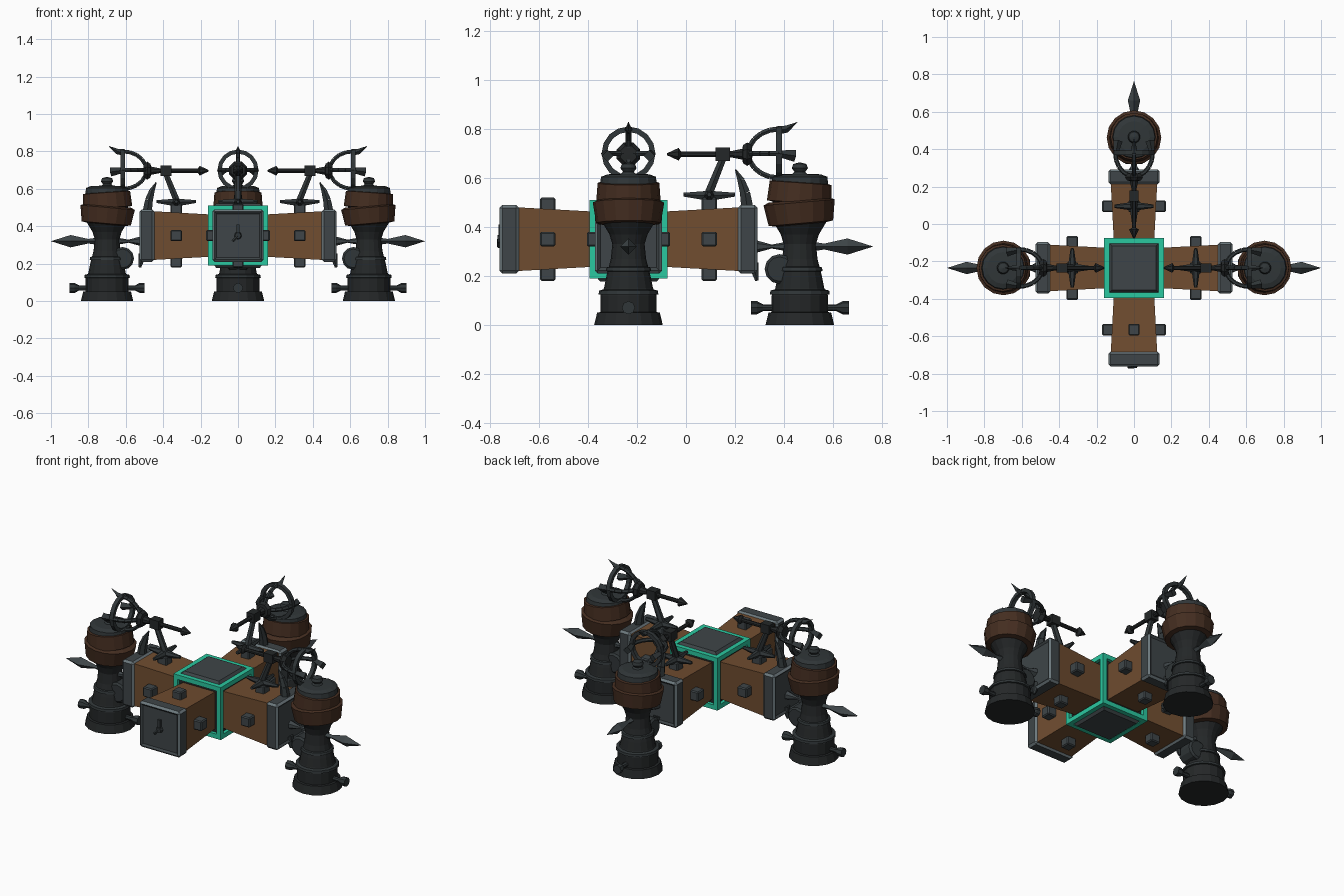
import bpy, bmesh, math
from mathutils import Matrix, Vector

if "Cube" in bpy.data.objects:
    bpy.data.objects.remove(bpy.data.objects["Cube"])

CY, CZ = -0.235, 0.35            # hub centre


def material(name, r, g, b):
    def lin(c):
        c /= 255
        return c / 12.92 if c <= 0.04045 else ((c + 0.055) / 1.055) ** 2.4
    m = bpy.data.materials.new(name)
    m.diffuse_color = (lin(r), lin(g), lin(b), 1)
    m.use_nodes = True
    m.node_tree.nodes["Principled BSDF"].inputs["Base Color"].default_value = m.diffuse_color
    return m


WOOD = material("brown wood", 112, 77, 48)
BAND = material("dark brown leather", 68, 45, 32)
SLATE = material("slate metal", 62, 69, 72)
EDGE = material("worn grey edge", 108, 120, 125)
BLACK = material("black iron", 36, 39, 40)
IRON = material("dark iron", 48, 54, 56)
TEAL = material("teal trim", 42, 200, 160)

ALONG = Matrix.Rotation(math.radians(90), 4, 'Y')      # z axis -> +x
ACROSS = Matrix.Rotation(math.radians(90), 4, 'X')     # z axis -> -y


def box(bm, c, s, end=None, bevel=0):
    """Box of centre c, size s; end scales the +x end; bevelled faces get slot 1."""
    vs = bmesh.ops.create_cube(bm, size=1)['verts']
    for v in vs:
        k = end if end and v.co.x > 0 else 1
        v.co = Vector((c[0] + v.co.x * s[0], c[1] + v.co.y * s[1] * k, c[2] + v.co.z * s[2] * k))
    if bevel:
        es = list({e for v in vs for e in v.link_edges})
        res = bmesh.ops.bevel(bm, geom=es, offset=bevel, segments=1, affect='EDGES')
        for f in res['faces']:
            f.material_index = 1


def lathe(bm, prof, n=16, at=(0, 0, 0), rot=Matrix(), spin=0.0):
    """Turn (radius, height) points about z, then rotate and move."""
    m = Matrix.Translation(at) @ rot
    rings = [[bm.verts.new(m @ Vector((max(r, 1e-5) * math.cos(spin + 2 * math.pi * i / n),
                                       max(r, 1e-5) * math.sin(spin + 2 * math.pi * i / n), h)))
              for i in range(n)] for r, h in prof]
    for a, b in zip(rings, rings[1:]):
        for i in range(n):
            bm.faces.new((a[i], a[(i + 1) % n], b[(i + 1) % n], b[i]))
    if prof[0] != prof[-1]:
        bm.faces.new(rings[0][::-1])
        bm.faces.new(rings[-1])


def rod(bm, p, q, r0, r1, n=6):
    p, q = Vector(p), Vector(q)
    rot = (q - p).to_track_quat('Z', 'Y').to_matrix().to_4x4()
    lathe(bm, [(r0, 0), (r1, (q - p).length)], n, p, rot)


def part(name, build, mats, angles=(0,)):
    """Build one mesh in arm space (x = outward from hub) and place a copy per angle."""
    bm = bmesh.new()
    build(bm)
    bmesh.ops.remove_doubles(bm, verts=bm.verts, dist=0.0003)
    bmesh.ops.recalc_face_normals(bm, faces=bm.faces)
    me = bpy.data.meshes.new(name)
    bm.to_mesh(me)
    bm.free()
    for m in mats:
        me.materials.append(m)
    for a in angles:
        ob = bpy.data.objects.new(name, me)
        ob.location = (0, CY, 0)
        ob.rotation_euler.z = math.radians(a)
        bpy.context.collection.objects.link(ob)


ALL, LAMPS = (0, 90, 180, 270), (0, 90, 180)


# --- hub ---
def hub_frame(bm):
    for a in (-1, 1):
        for b in (-1, 1):
            p, q = a * 0.146, b * 0.146
            box(bm, (0, p, CZ + q), (0.32, 0.028, 0.028))
            box(bm, (p, 0, CZ + q), (0.028, 0.32, 0.028))
            box(bm, (p, q, CZ), (0.028, 0.028, 0.32))


def hub_plates(bm):
    for s in (-1, 1):
        lathe(bm, [(0.185, 0), (0.185, 0.155), (0.165, 0.172)], 4, (0, 0, CZ),
              Matrix.Rotation(0 if s > 0 else math.pi, 4, 'X'), math.pi / 4)


part("hub_core", lambda bm: box(bm, (0, 0, CZ), (0.28, 0.28, 0.28)), [BLACK])
part("hub_frame", hub_frame, [TEAL])
part("hub_plates", hub_plates, [SLATE])


# --- four beams with studs and end caps ---
def studs(bm):
    for k in range(4):
        a = k * math.pi / 2
        box(bm, (0.33, math.cos(a) * 0.14, CZ + math.sin(a) * 0.14), (0.062, 0.06, 0.06), bevel=0.006)
    for f in bm.faces:
        f.material_index = 0


def cap(bm):
    box(bm, (0.487, 0, CZ), (0.08, 0.275, 0.28), bevel=0.012)
    outer = max((f for f in bm.faces), key=lambda f: f.calc_center_median().x)
    bmesh.ops.inset_region(bm, faces=[outer], thickness=0.016, depth=-0.01)


part("beam", lambda bm: box(bm, (0.30, 0, CZ), (0.32, 0.215, 0.225), end=1.16), [WOOD], ALL)
part("beam_studs", studs, [SLATE], ALL)
part("beam_cap", cap, [SLATE, EDGE], ALL)


# small latch on the front cap
def latch(bm):
    rod(bm, (0.51, 0, CZ), (0.535, 0, CZ), 0.022, 0.016, 8)
    rod(bm, (0.528, 0, CZ), (0.528, -0.03, CZ - 0.03), 0.009, 0.009)
    box(bm, (0.523, 0, CZ + 0.035), (0.015, 0.018, 0.05))


part("front_latch", latch, [IRON], (270,))


# --- curved horn above and hook below each lamp cap ---
def horn(bm):
    path = [(0.485, 0.48, 0.028), (0.476, 0.54, 0.024), (0.46, 0.59, 0.017), (0.437, 0.635, 0.003)]
    for (x0, z0, r0), (x1, z1, r1) in zip(path, path[1:]):
        rod(bm, (x0, 0, z0), (x1, 0, z1), r0, r1)
    rod(bm, (0.51, 0, 0.25), (0.525, 0, 0.18), 0.025, 0.008)


part("cap_horn", horn, [IRON], LAMPS)


# --- lamp posts ---
def post(bm):
    lathe(bm, [(0.14, 0), (0.128, 0.05), (0.115, 0.052), (0.115, 0.12), (0.1, 0.15), (0.09, 0.2),
               (0.072, 0.27), (0.066, 0.33), (0.078, 0.37), (0.108, 0.42), (0.115, 0.57),
               (0.1, 0.60), (0.0, 0.605)], 16, (0.70, 0, 0))


def post_rings(bm):
    at = (0.70, 0, 0)
    lathe(bm, [(0.09, 0.118), (0.122, 0.125), (0.12, 0.14), (0.09, 0.148)], 16, at)
    lathe(bm, [(0.07, 0.215), (0.093, 0.22), (0.09, 0.235), (0.07, 0.24)], 16, at)
    lathe(bm, [(0.1, 0.57), (0.116, 0.575), (0.112, 0.605), (0.085, 0.615), (0.03, 0.617),
               (0.022, 0.625), (0.033, 0.64), (0.027, 0.657), (0, 0.664)], 16, at)
    # flared base pegs
    for s in (-1, 1):
        lathe(bm, [(0.014, 0.1), (0.014, 0.15), (0.027, 0.175), (0.027, 0.2)], 8, (0.70, 0, 0.07),
              Matrix.Rotation(s * math.pi / 2, 4, 'Y'))


def bands(bm):
    lathe(bm, [(0.1, -0.055), (0.132, -0.05), (0.146, 0.035), (0.125, 0.045), (0.1, 0.045)], 16,
          (0.70, 0, 0.465), Matrix.Rotation(math.radians(-5), 4, 'Y'))
    lathe(bm, [(0.1, -0.045), (0.132, -0.04), (0.126, 0.04), (0.1, 0.045)], 16,
          (0.70, 0, 0.54), Matrix.Rotation(math.radians(4), 4, 'Y'))


def spear(bm):
    lathe(bm, [(0.02, 0.75), (0.012, 0.80), (0.033, 0.895), (0, 1.0)], 4, (0, 0, 0.32), ALONG)
    lathe(bm, [(0.026, 0.52), (0.008, 0.585), (0.02, 0.65)], 6, (0, 0, 0.32), ALONG)


part("lamp_post", post, [BLACK], LAMPS)
part("lamp_post_rings", post_rings, [IRON], LAMPS)
part("lamp_bands", bands, [BAND], LAMPS)
part("lamp_spear", spear, [SLATE], LAMPS)
part("lamp_side_drum", lambda bm: lathe(bm, [(0.05, -0.055), (0.061, -0.045), (0.061, 0.045), (0.05, 0.055)],
                                        12, (0.617, 0, 0.228), ACROSS), [IRON], LAMPS)


# --- cross foot, strut, arrow rod and open cage over each lamp arm ---
def foot(bm):
    for d in ((1, 0), (-1, 0), (0, 1), (0, -1)):
        rod(bm, (0.33, 0, 0.527), (0.33 + d[0] * 0.105, d[1] * 0.105, 0.532), 0.024, 0.009)
    rod(bm, (0.325, 0, 0.53), (0.39, 0, 0.69), 0.02, 0.016)


def arrow(bm):
    lathe(bm, [(0.004, 0.157), (0.028, 0.205), (0.012, 0.215), (0.012, 0.345), (0.014, 0.42),
               (0.024, 0.465), (0.04, 0.468), (0.052, 0.485), (0.036, 0.505), (0, 0.506)],
          8, (0, 0, 0.697), ALONG, math.pi / 8)
    box(bm, (0.385, 0, 0.697), (0.06, 0.05, 0.055))


def cage(bm):
    z, R, n = 0.70, 0.1, 5
    w = 0.012
    lathe(bm, [(0.088, -w), (0.11, -w), (0.11, w), (0.088, w), (0.088, -w)], 16, (0.615, 0, z), ALONG)
    for k in range(4):
        c, s = math.cos(k * math.pi / 2), math.sin(k * math.pi / 2)
        pts = []
        for i in range(n + 1):
            a = i / n * math.pi / 2
            r = R * math.sin(a)
            pts.append((0.615 - 0.125 * math.cos(a), c * r, z + s * r))
        for p, q in zip(pts, pts[1:]):
            rod(bm, p, q, 0.012, 0.012)
    # tapered fins on the ring
    rod(bm, (0.61, 0, 0.795), (0.65, 0, 0.80), 0.017, 0.014, 4)
    rod(bm, (0.645, 0, 0.80), (0.69, 0, 0.828), 0.014, 0.001, 4)
    for s in (-1, 1):
        rod(bm, (0.61, s * 0.098, 0.70), (0.68, s * 0.085, 0.69), 0.013, 0.024, 4)


part("cross_foot", foot, [IRON], LAMPS)
part("arrow_rod", arrow, [BLACK], LAMPS)
part("ring_cage", cage, [IRON], LAMPS)
